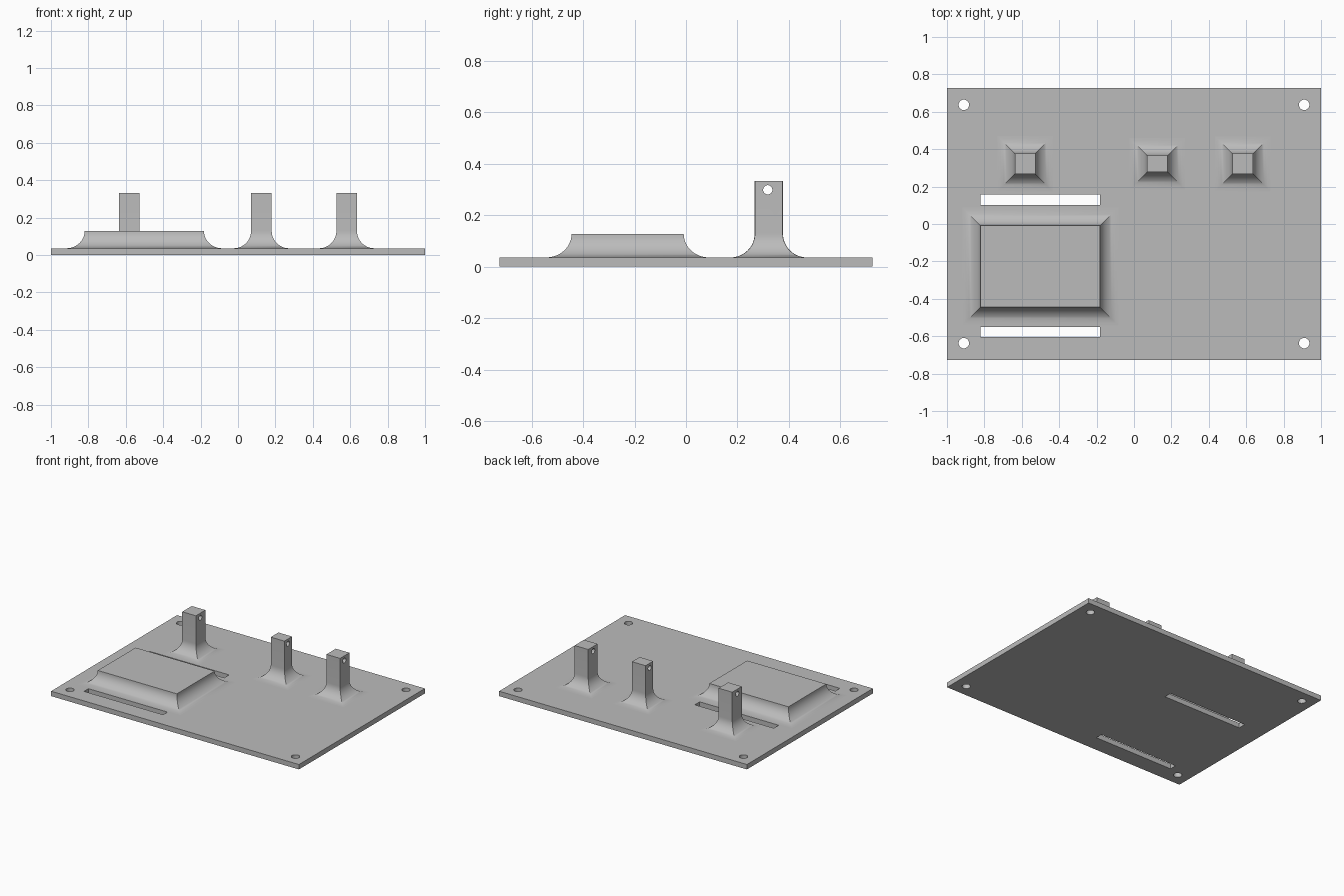
import bpy
import bmesh
import math

if "Cube" in bpy.data.objects:
    bpy.data.objects.remove(bpy.data.objects["Cube"])

PLATE_TOP = 0.036
SEGMENTS = 12

grey = bpy.data.materials.new("plain_grey")
grey.use_nodes = True
grey.diffuse_color = (0.5, 0.5, 0.5, 1)
grey.node_tree.nodes["Principled BSDF"].inputs["Base Color"].default_value = (0.5, 0.5, 0.5, 1)


def make_object(name, bm):
    bmesh.ops.recalc_face_normals(bm, faces=bm.faces)
    mesh = bpy.data.meshes.new(name)
    bm.to_mesh(mesh)
    bm.free()
    mesh.materials.append(grey)
    obj = bpy.data.objects.new(name, mesh)
    bpy.context.collection.objects.link(obj)
    return obj


def lofted(name, rings):
    """Stack of rectangles (x0, x1, y0, y1, z), capped at both ends."""
    bm = bmesh.new()
    loops = [[bm.verts.new(p) for p in ((x0, y0, z), (x1, y0, z), (x1, y1, z), (x0, y1, z))]
             for x0, x1, y0, y1, z in rings]
    for low, high in zip(loops, loops[1:]):
        for i in range(4):
            j = (i + 1) % 4
            bm.faces.new((low[i], low[j], high[j], high[i]))
    bm.faces.new(loops[0])
    bm.faces.new(loops[-1])
    return make_object(name, bm)


def box(name, x0, x1, y0, y1, z0, z1):
    return lofted(name, [(x0, x1, y0, y1, z0), (x0, x1, y0, y1, z1)])


def flared(name, x0, x1, y0, y1, top, width, height):
    """Block whose foot flares into the plate with a concave fillet."""
    def ring(out, z):
        return (x0 - out, x1 + out, y0 - out, y1 + out, z)
    rings = [ring(width, PLATE_TOP / 2)]
    for i in range(SEGMENTS + 1):
        a = math.pi / 2 * i / SEGMENTS
        rings.append(ring(width * (1 - math.sin(a)), PLATE_TOP + height * (1 - math.cos(a))))
    if top > PLATE_TOP + height + 0.001:
        rings.append(ring(0, top))
    return lofted(name, rings)


def drill(name, location, radius, depth, along_x=False):
    bm = bmesh.new()
    bmesh.ops.create_cone(bm, cap_ends=True, segments=32, radius1=radius, radius2=radius, depth=depth)
    obj = make_object(name, bm)
    obj.location = location
    if along_x:
        obj.rotation_euler.y = math.pi / 2
    return obj


def finish(obj, cutters=()):
    bpy.ops.object.select_all(action="DESELECT")
    bpy.context.view_layer.objects.active = obj
    obj.select_set(True)
    for cutter in cutters:
        mod = obj.modifiers.new("cut", "BOOLEAN")
        mod.operation = "DIFFERENCE"
        mod.solver = "EXACT"
        mod.object = cutter
        bpy.ops.object.modifier_apply(modifier=mod.name)
        bpy.data.objects.remove(cutter)
    bpy.ops.object.shade_smooth_by_angle(angle=math.radians(30))


# Base plate with corner screw holes and two strap slots
plate = box("base_plate", -1, 1, -0.726, 0.726, 0, PLATE_TOP)
cutters = [drill("screw_hole", (sx * 0.91, sy * 0.637, 0), 0.028, 0.2)
           for sx in (-1, 1) for sy in (-1, 1)]
for y0, y1 in ((0.102, 0.158), (-0.603, -0.552)):
    cutters.append(box("strap_slot", -0.82, -0.182, y0, y1, -0.1, 0.1))
finish(plate, cutters)

# Raised pad between the slots
finish(flared("raised_pad", -0.82, -0.182, -0.445, -0.009, 0.128, 0.098, 0.092))

# Three drilled posts; the middle one is slightly shallower
for name, x, half_x, half_y in (("right_post", -0.582, 0.055, 0.055),
                                ("middle_post", 0.125, 0.055, 0.044),
                                ("left_post", 0.581, 0.055, 0.054)):
    post = flared(name, x - half_x, x + half_x, 0.322 - half_y, 0.322 + half_y, 0.333, 0.093, 0.093)
    finish(post, [drill("pin_hole", (x, 0.318, 0.299), 0.018, 0.3, along_x=True)])
